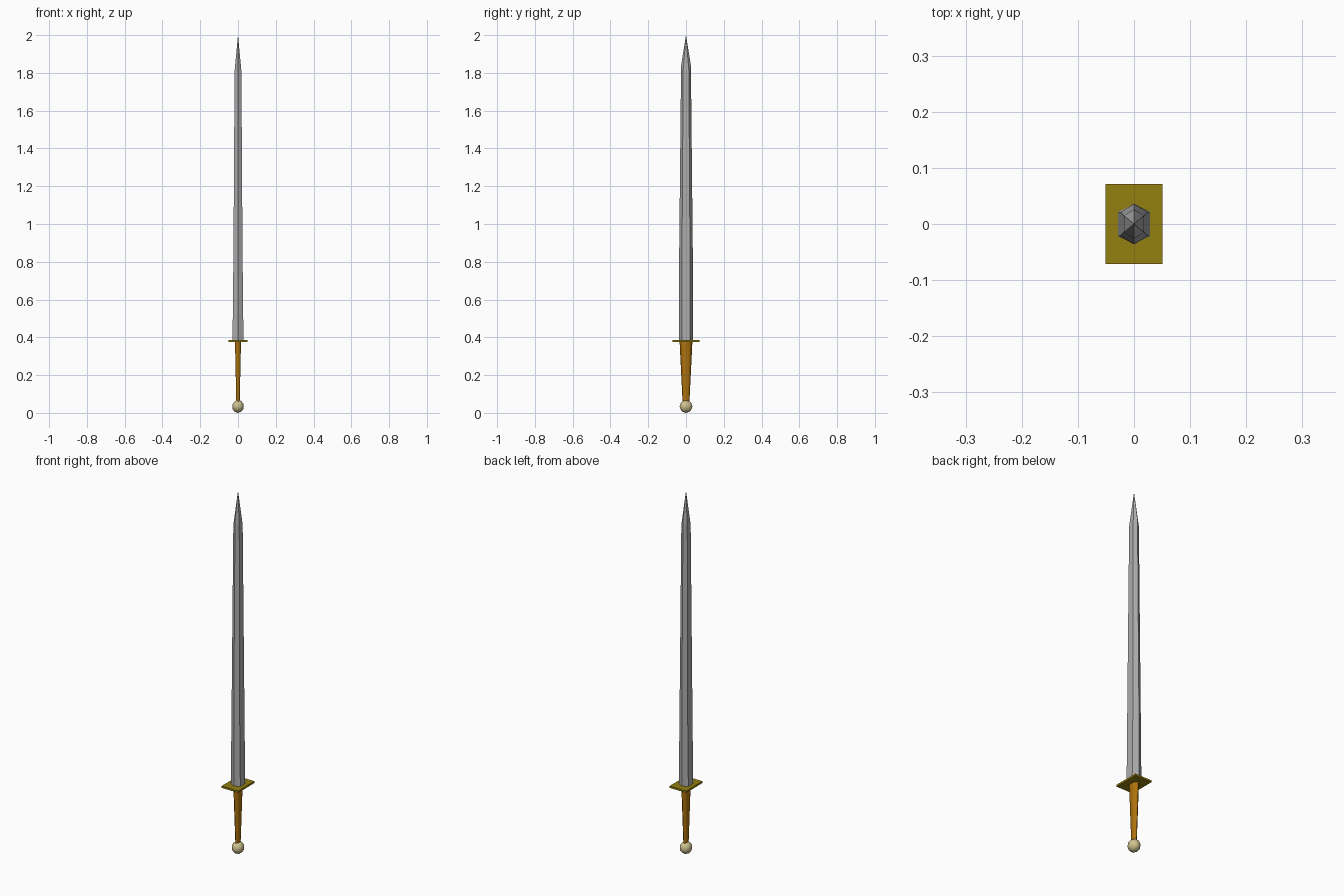
import bpy, bmesh

if "Cube" in bpy.data.objects:
    bpy.data.objects.remove(bpy.data.objects["Cube"])


def paint(obj, name, rgb):
    mat = bpy.data.materials.new(name)
    mat.diffuse_color = (*rgb, 1)
    mat.use_nodes = True
    mat.node_tree.nodes["Principled BSDF"].inputs["Base Color"].default_value = mat.diffuse_color
    obj.data.materials.append(mat)


def hex_loft(name, sections, tip=None):
    """Hexagonal loft; sections are (z_side, z_point, half_x, side_y, point_y)."""
    bm = bmesh.new()
    rings = []
    for zs, zp, hx, sy, py in sections:
        pts = [(0, py, zp), (-hx, sy, zs), (-hx, -sy, zs),
               (0, -py, zp), (hx, -sy, zs), (hx, sy, zs)]
        rings.append([bm.verts.new(p) for p in pts])
    for a, b in zip(rings, rings[1:]):
        for i in range(6):
            j = (i + 1) % 6
            bm.faces.new((a[i], a[j], b[j], b[i]))
    bm.faces.new(rings[0][::-1])
    top = rings[-1]
    if tip is None:
        bm.faces.new(top)
    else:
        apex = bm.verts.new((0, 0, tip))
        for i in range(6):
            bm.faces.new((top[i], top[(i + 1) % 6], apex))
    bmesh.ops.recalc_face_normals(bm, faces=bm.faces)
    mesh = bpy.data.meshes.new(name)
    bm.to_mesh(mesh)
    bm.free()
    obj = bpy.data.objects.new(name, mesh)
    bpy.context.collection.objects.link(obj)
    return obj


# Tapered six-sided blade with pointed tip
blade = hex_loft("blade", [(0.38, 0.38, 0.029, 0.021, 0.036),
                           (0.85, 0.85, 0.024, 0.021, 0.036),
                           (1.81, 1.84, 0.018, 0.015, 0.026)], tip=2.0)
paint(blade, "blade_steel", (0.42, 0.42, 0.42))

# Hexagonal grip, narrowing to the pommel, smooth on the sides
grip = hex_loft("grip", [(0.055, 0.055, 0.009, 0.010, 0.018),
                         (0.38, 0.38, 0.016, 0.018, 0.034)])
for face in grip.data.polygons:
    face.use_smooth = abs(face.normal.z) < 0.9
paint(grip, "grip_orange", (0.42, 0.17, 0.004))

# Flat rectangular guard
bpy.ops.mesh.primitive_cube_add(size=1, location=(0, 0, 0.380))
guard = bpy.context.object
guard.name = "guard"
guard.scale = (0.102, 0.142, 0.010)
paint(guard, "guard_gold", (0.29, 0.21, 0.005))

# Ball pommel, slightly narrower from the front
bpy.ops.mesh.primitive_ico_sphere_add(subdivisions=2, radius=0.034, location=(0, 0, 0.034))
pommel = bpy.context.object
pommel.name = "pommel"
pommel.scale.x = 0.93
bpy.ops.object.shade_smooth()
paint(pommel, "pommel_cream", (0.62, 0.54, 0.27))
